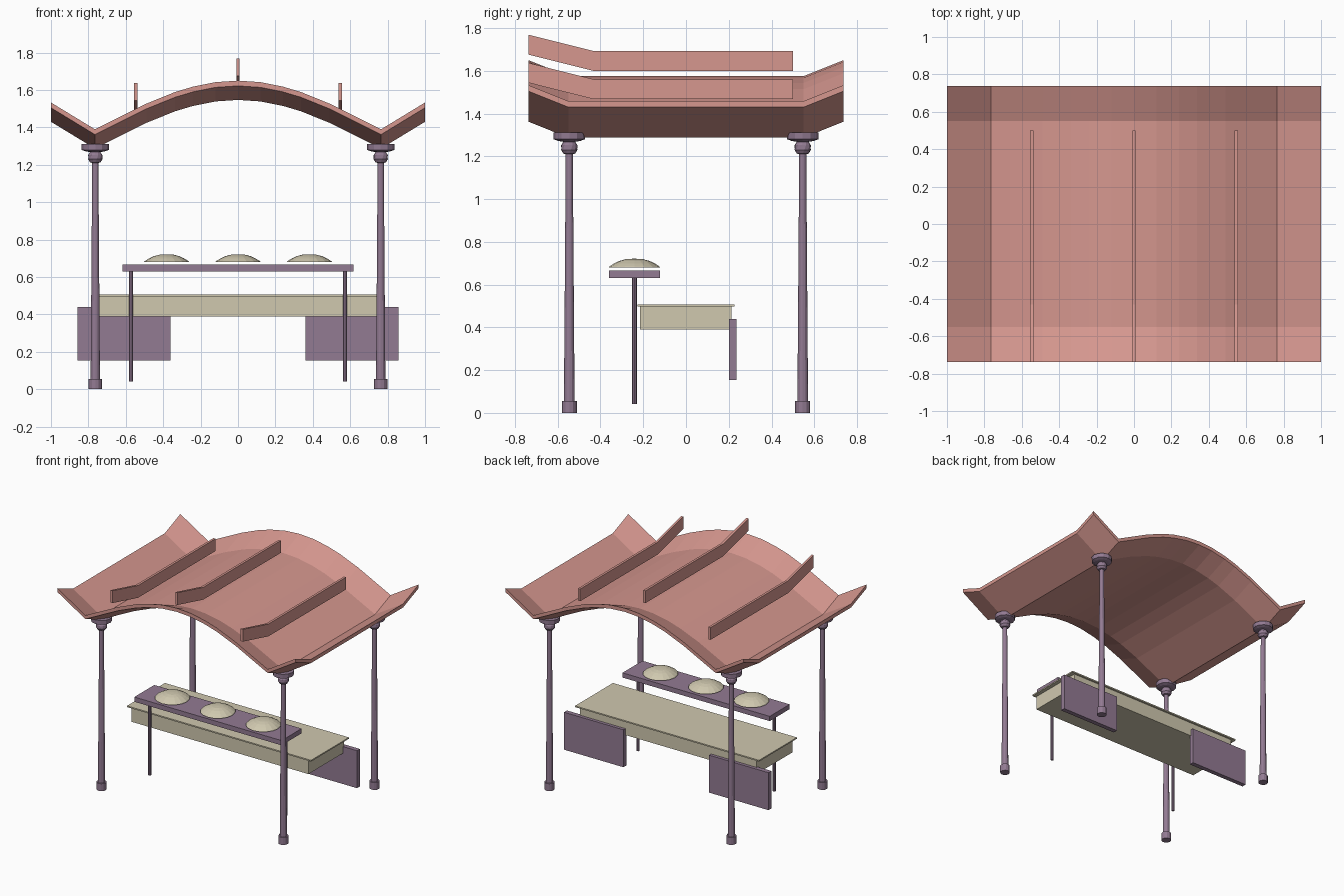
import bpy, bmesh, math

if "Cube" in bpy.data.objects:
    bpy.data.objects.remove(bpy.data.objects["Cube"])


def material(name, rgb):
    m = bpy.data.materials.new(name)
    m.diffuse_color = (*rgb, 1)
    m.use_nodes = True
    m.node_tree.nodes["Principled BSDF"].inputs["Base Color"].default_value = m.diffuse_color
    return m


PINK = material("roof pink", (0.67, 0.31, 0.275))
PURPLE = material("dusty purple", (0.29, 0.197, 0.29))
BEIGE = material("pale beige", (0.63, 0.58, 0.43))


def finish(name, bm, mat):
    bmesh.ops.recalc_face_normals(bm, faces=bm.faces)
    me = bpy.data.meshes.new(name)
    bm.to_mesh(me)
    bm.free()
    me.materials.append(mat)
    ob = bpy.data.objects.new(name, me)
    bpy.context.collection.objects.link(ob)
    return ob


def box(name, x, y, z, mat):
    """Box from (min, max) ranges."""
    bm = bmesh.new()
    bmesh.ops.create_cube(bm, size=1)
    for v in bm.verts:
        v.co = [(a + b) / 2 + c * (b - a) for (a, b), c in zip((x, y, z), v.co)]
    return finish(name, bm, mat)


def lathe(name, profile, sides, x, y, mat):
    """Capped stack of rings; profile entries are (radius, height, twist)."""
    bm = bmesh.new()
    rings = []
    for r, z, twist in profile:
        rings.append([bm.verts.new((x + r * math.cos(2 * math.pi * (i + twist) / sides),
                                    y + r * math.sin(2 * math.pi * (i + twist) / sides), z))
                      for i in range(sides)])
    for a, b in zip(rings, rings[1:]):
        for i in range(sides):
            j = (i + 1) % sides
            bm.faces.new((a[i], a[j], b[j], b[i]))
    bm.faces.new(rings[0])
    bm.faces.new(rings[-1])
    return finish(name, bm, mat)


def slab(name, section, path, thick, mat):
    """Sheet of vertical thickness: section (x, z) swept along path (y, lift)."""
    bm = bmesh.new()
    grid = [[bm.verts.new((x, y, z + lift)) for x, z in section] for y, lift in path]
    faces = []
    for a, b in zip(grid, grid[1:]):
        for i in range(len(section) - 1):
            faces.append(bm.faces.new((a[i], a[i + 1], b[i + 1], b[i])))
    ext = bmesh.ops.extrude_face_region(bm, geom=faces, use_keep_orig=True)
    for v in ext["geom"]:
        if isinstance(v, bmesh.types.BMVert):
            v.co.z -= thick
    return finish(name, bm, mat)


# Arched roof with upturned eaves on all four sides
half = [(0.12, 1.567), (0.24, 1.543), (0.337, 1.514), (0.49, 1.452), (0.765, 1.315), (1.0, 1.458)]
section = [(-x, z) for x, z in reversed(half)] + [(0, 1.575)] + half
slab("roof", section, [(-0.737, 0.075), (-0.55, 0), (0.55, 0), (0.737, 0.075)], 0.028, PINK)

# Roof ridges, kicked up at the front
for x, top in ((-0.547, 1.56), (0, 1.692), (0.547, 1.56)):
    slab("roof_ridge", [(x - 0.009, top), (x + 0.009, top)],
         [(-0.737, 0.077), (-0.43, 0), (0.5, 0)], 0.093, PINK)

# Corner posts: base, tapered shaft, carved knob, capital
post = [(0.035, 0, 0), (0.035, 0.056, 0), (0.025, 0.056, 0), (0.022, 0.45, 0), (0.0165, 1.21, 0),
        (0.028, 1.213, 0), (0.039, 1.23, 0.4), (0.038, 1.252, 0.8), (0.028, 1.268, 1),
        (0.052, 1.272, 1), (0.073, 1.28, 1), (0.074, 1.312, 1)]
for sx in (-1, 1):
    for sy in (-1, 1):
        lathe("corner_post", post, 12, sx * 0.763, sy * 0.546, PURPLE)

# Counter
box("counter_body", (-0.742, 0.742), (-0.216, 0.212), (0.39, 0.497), BEIGE)
box("counter_top", (-0.772, 0.772), (-0.227, 0.227), (0.497, 0.507), BEIGE)

# Back panels
for s in (-1, 1):
    box("back_panel", sorted((s * 0.36, s * 0.858)), (0.201, 0.236), (0.155, 0.439), PURPLE)

# Front shelf on thin legs
box("front_shelf", (-0.618, 0.618), (-0.36, -0.121), (0.63, 0.666), PURPLE)
for s in (-1, 1):
    lathe("shelf_leg", [(0.011, 0.042, 0), (0.011, 0.632, 0)], 8, s * 0.572, -0.241, PURPLE)

# Domed dishes above the shelf
dome = [(0.122, 0.679, 0), (0.117, 0.685, 0), (0.095, 0.699, 0), (0.07, 0.711, 0),
        (0.04, 0.719, 0), (0.01, 0.721, 0)]
for x in (-0.382, 0, 0.382):
    lathe("domed_dish", dome, 16, x, -0.241, BEIGE)
